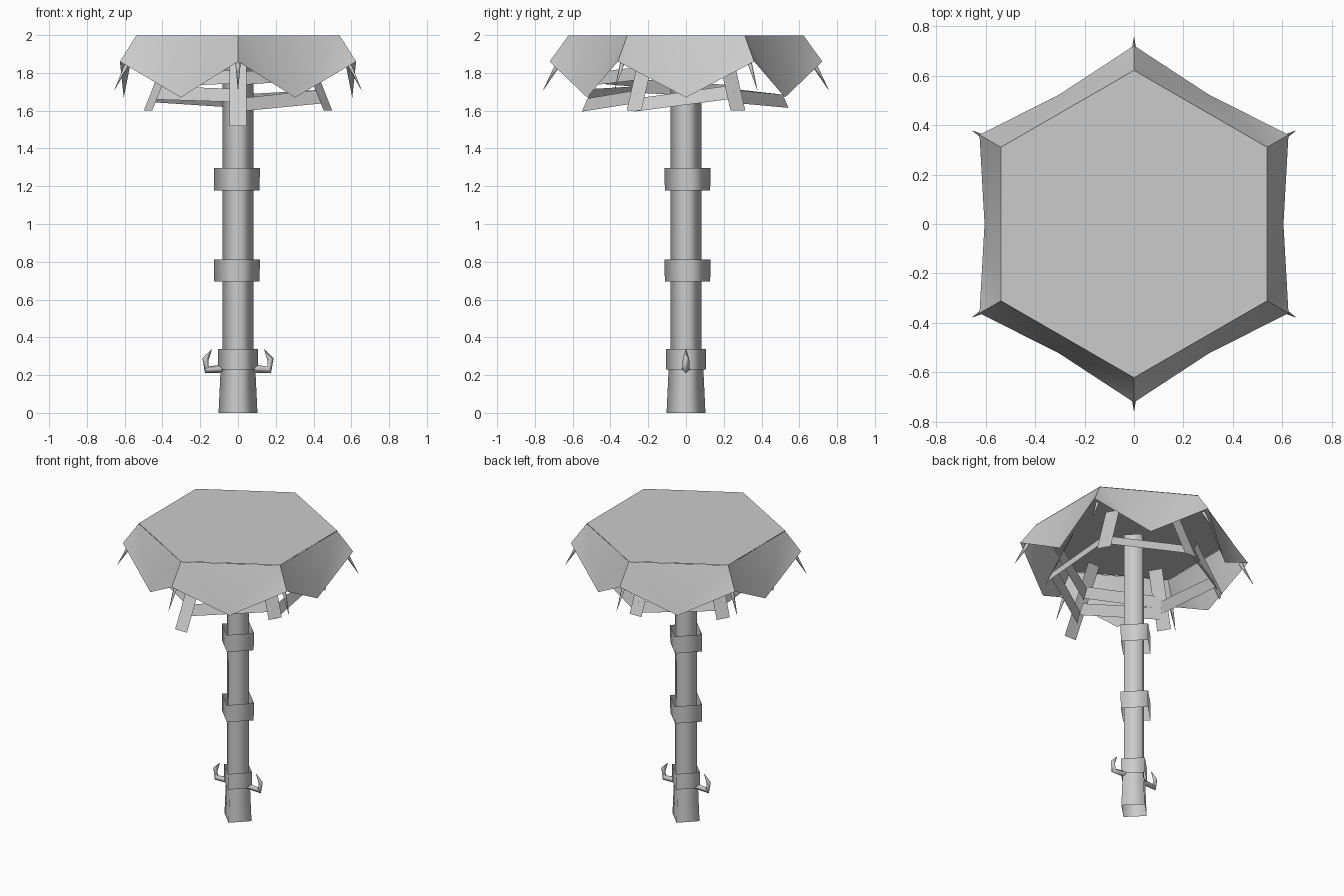
import bpy, bmesh, math
from mathutils import Vector, Matrix

if "Cube" in bpy.data.objects:
    bpy.data.objects.remove(bpy.data.objects["Cube"], do_unlink=True)

grey = bpy.data.materials.new("plain grey")
grey.use_nodes = True
grey.diffuse_color = (0.6, 0.6, 0.6, 1)
grey.node_tree.nodes["Principled BSDF"].inputs["Base Color"].default_value = (0.6, 0.6, 0.6, 1)


def finish(name, bm, angle=0.0):
    bm.transform(Matrix.Rotation(math.radians(angle), 4, "Z"))
    mesh = bpy.data.meshes.new(name)
    bm.to_mesh(mesh)
    bm.free()
    mesh.materials.append(grey)
    obj = bpy.data.objects.new(name, mesh)
    bpy.context.collection.objects.link(obj)
    return obj


def tube(name, path, angle=0.0):
    """Open four-sided tube along (x, z, radius) points, turned about z."""
    bm = bmesh.new()
    pts = [Vector((x, 0, z)) for x, z, r in path]
    side = Vector((0, 1, 0))
    rings = []
    for i, (x, z, r) in enumerate(path):
        along = (pts[min(i + 1, len(pts) - 1)] - pts[max(i - 1, 0)]).normalized()
        out = side.cross(along)
        rings.append([bm.verts.new(pts[i] + d * r) for d in (out, side, -out, -side)])
    for a, b in zip(rings, rings[1:]):
        for k in range(4):
            n = (k + 1) % 4
            bm.faces.new((a[k], a[n], b[n], b[k])).smooth = True
    return finish(name, bm, angle)


def sheet(name, points, faces, angle=0.0, smooth=False):
    """Thin surface from a few points."""
    bm = bmesh.new()
    verts = [bm.verts.new(p) for p in points]
    for f in faces:
        bm.faces.new([verts[i] for i in f]).smooth = smooth
    return finish(name, bm, angle)


def polar(r, degrees, z):
    a = math.radians(degrees)
    return Vector((r * math.cos(a), r * math.sin(a), z))


# Post with flared foot and collars
tube("post", [(0, 0.2, 0.083), (0, 1.96, 0.083)])
tube("foot", [(0, 0, 0.103), (0, 0.23, 0.092)])
tube("foot_collar", [(0, 0.23, 0.107), (0, 0.337, 0.106)])
for name, z in (("lower_band", 0.695), ("upper_band", 1.178)):
    tube(name, [(0, z, 0.12), (0, z + 0.118, 0.122)]).location = (-0.006, 0.008, 0)

# Curved horns on both sides of the foot collar
for name, angle in (("left_horn", 0), ("right_horn", 180)):
    tube(name, [(0.08, 0.235, 0.022), (0.165, 0.228, 0.02),
                (0.172, 0.285, 0.017), (0.14, 0.335, 0.002)], angle)

# Flat six-sided roof
corners = [-90 + 60 * k for k in range(6)]
sheet("roof_top", [polar(0.622, a, 2.0) for a in corners], [range(6)])

# Hanging roof panels, each fanned from its pointed lower tip
for i in range(6):
    sheet("roof_panel_%d" % i,
          [polar(0.622, -30, 1.998), polar(0.622, 30, 1.998), polar(0.722, 30, 1.86),
           polar(0.605, 0, 1.67), polar(0.722, -30, 1.86)],
          [(0, 3, 1), (0, 4, 3), (1, 3, 2)], 60 * i, smooth=True)

# Corner spikes and slanted corner planks
for i, a in enumerate(corners):
    tube("corner_spike_%d" % i, [(0.675, 1.85, 0.014), (0.755, 1.71, 0.001)], a)
    r, z = (0.62, 1.52) if i == 0 else (0.55, 1.6)
    sheet("corner_plank_%d" % i,
          [(r, -0.045, z), (r, 0.045, z), (0.39, 0.045, 1.95), (0.39, -0.045, 1.95)],
          [range(4)], a)

# Uneven braces from plank to plank: a low ring, and two higher ones at the front
braces = [(0, 1.63, 1.675), (1, 1.63, 1.7), (2, 1.675, 1.65), (3, 1.65, 1.68),
          (4, 1.7, 1.73), (5, 1.695, 1.68), (0, 1.77, 1.8), (5, 1.76, 1.78)]
for n, (i, z0, z1) in enumerate(braces):
    pts = []
    for a, z, order in ((corners[i], z0, 1), (corners[i] + 60, z1, -1)):
        r = 0.55 - 0.45 * (z - 1.6)
        pts += [polar(r - 0.015, a, z + 0.035), polar(r + 0.015, a, z - 0.035)][::order]
    sheet("brace_%d" % n, pts, [range(4)])
